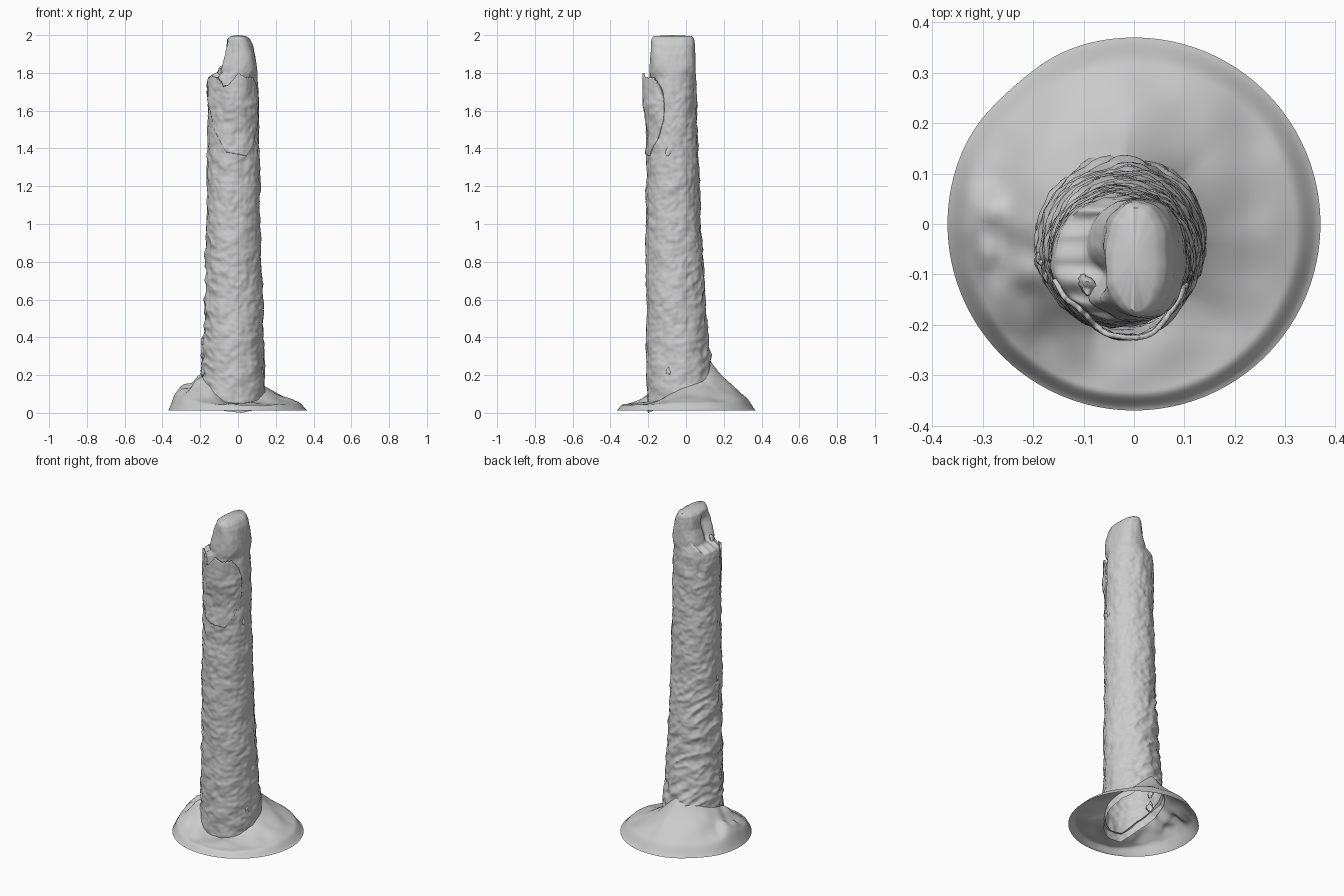
import bpy, math
from mathutils import Vector, noise

if "Cube" in bpy.data.objects:
    bpy.data.objects.remove(bpy.data.objects["Cube"])

TAU = 2 * math.pi


def smooth(t):
    t = max(0.0, min(1.0, t))
    return t * t * (3 - 2 * t)


def table(rows, x):
    """Linear lookup; each row is (key, values...)."""
    if x <= rows[0][0]:
        return rows[0][1:]
    for a, b in zip(rows, rows[1:]):
        if x <= b[0]:
            t = (x - a[0]) / (b[0] - a[0])
            return tuple(p + (q - p) * t for p, q in zip(a[1:], b[1:]))
    return rows[-1][1:]


def grid_object(name, rows, closed, cap=None):
    """Skin a list of equal-length point rows; cap is an optional tip point."""
    n = len(rows[0])
    verts = [p for r in rows for p in r]
    faces = []
    for i in range(len(rows) - 1):
        for j in range(n if closed else n - 1):
            k = (j + 1) % n
            faces.append((i * n + j, i * n + k, (i + 1) * n + k, (i + 1) * n + j))
    if cap:
        verts.append(cap)
        o = (len(rows) - 1) * n
        faces += [(o + j, o + (j + 1) % n, len(verts) - 1) for j in range(n)]
    me = bpy.data.meshes.new(name)
    me.from_pydata(verts, [], faces)
    ob = bpy.data.objects.new(name, me)
    bpy.context.collection.objects.link(ob)
    bpy.ops.object.select_all(action='DESELECT')
    bpy.context.view_layer.objects.active = ob
    ob.select_set(True)
    bpy.ops.object.shade_smooth_by_angle(angle=math.radians(50))
    return ob


# trunk outline: z, left x, right x, front y, back y
TRUNK = [
    (0.00, -0.200, 0.145, -0.205, 0.150),
    (0.20, -0.195, 0.142, -0.208, 0.140),
    (0.35, -0.186, 0.136, -0.208, 0.120),
    (0.60, -0.178, 0.130, -0.210, 0.100),
    (1.00, -0.168, 0.118, -0.212, 0.078),
    (1.40, -0.162, 0.113, -0.208, 0.064),
    (1.74, -0.162, 0.108, -0.196, 0.056),
    (1.775, -0.155, 0.107, -0.194, 0.054),
    (1.805, -0.100, 0.105, -0.193, 0.053),
    (1.84, -0.090, 0.102, -0.192, 0.051),
    (1.90, -0.068, 0.092, -0.188, 0.049),
    (1.95, -0.062, 0.080, -0.184, 0.047),
    (1.98, -0.055, 0.064, -0.180, 0.042),
    (1.995, -0.035, 0.042, -0.168, 0.030),
]

# height where the soil meets the trunk, by angle in degrees from +x
SOIL = [(0, .13), (45, .18), (90, .29), (135, .25), (180, .21),
        (225, .14), (255, .06), (285, .05), (320, .07), (360, .13)]


def soil_height(a):
    return table(SOIL, math.degrees(a) % 360)[0]


def bark(a, z):
    """Outward bumps of the bark surface."""
    d = Vector((math.cos(a), math.sin(a), 0))
    fade = smooth((1.9 - z) / 0.3) * 0.7 + 0.3
    p = d * 1.3 + Vector((0, 0, z * 6))
    v = 0.006 * noise.noise(p * 1.2)
    v += 0.006 * fade * noise.noise(d * 3 + Vector((3, 1, z * 18)))
    v += 0.0035 * fade * noise.noise(d * 6 + Vector((8, 2, z * 42)))
    # sideways wrinkles on the back and left, strongest low down
    back = smooth(0.5 + 0.8 * math.cos(a - math.radians(135)))
    low = smooth((1.4 - z) / 0.7)
    w = 1 - abs(noise.noise(d * 1.6 + Vector((5, 5, z * 17 + d.x * 1.5)))) * 2
    v += 0.010 * back * low * (w - 0.5)
    # small pits
    pit = noise.noise(d * 4 + Vector((1, 9, z * 24)))
    v -= 0.012 * fade * max(0, pit - 0.42)
    return v


def trunk_point(a, z, extra=0.0, bumps=1.0):
    x0, x1, y0, y1 = table(TRUNK, z)
    cx, cy = (x0 + x1) / 2, (y0 + y1) / 2
    # the broken top is a little boxier than the round trunk
    e = 1 - 0.12 * smooth((z - 1.78) / 0.06)
    c, s = math.cos(a), math.sin(a)
    ux = math.copysign(abs(c) ** e, c)
    uy = math.copysign(abs(s) ** e, s)
    r = extra + bumps * bark(a, z)
    x = cx + ux * (x1 - x0) / 2 + c * r
    y = cy + uy * (y1 - y0) / 2 + s * r
    # groove down the torn left face of the tip
    g = smooth((z - 1.79) / 0.03) * smooth((1.99 - z) / 0.08)
    x += g * 0.032 * math.exp(-((a - 3.35) / 0.22) ** 2)
    x -= g * 0.012 * math.exp(-((a - 3.85) / 0.2) ** 2)
    return x, y


# trunk, starting just under the soil and ending in the broken tip
N, M = 144, 300
rows = []
for i in range(M + 1):
    t = i / M
    row = []
    for j in range(N):
        a = TAU * j / N
        start = max(0.0, soil_height(a) - 0.05)
        z = start + (1.995 - start) * t
        x, y = trunk_point(a, z)
        # ragged height of the broken shoulder
        k = math.exp(-((z - 1.79) / 0.05) ** 2) * smooth(0.2 - math.cos(a))
        z += k * 0.035 * noise.noise(Vector((a * 2.5, 4, 0)))
        row.append((x, y, z))
    rows.append(row)
grid_object("trunk", rows, True, (0.0, -0.07, 2.0))

# flaring soil mound, an open hollow skirt
rows = []
STEPS = 36
for i in range(STEPS + 1):
    t = i / STEPS
    row = []
    for j in range(96):
        a = TAU * j / 96
        h = soil_height(a)
        ix, iy = trunk_point(a, h, -0.012, 0)
        rim = 0.37 - 0.008 * math.exp(-((a - 2.3) / 0.25) ** 2)
        ox, oy = rim * math.cos(a), rim * math.sin(a)
        x, y = ox + (ix - ox) * t, oy + (iy - oy) * t
        lift = 0.03 * smooth(t * 5) * (1 - t)
        z = 0.012 + lift + (h - 0.012) * (0.75 * t + 0.25 * t * t)
        # lumpy roots on the left side
        side = math.exp(-((a - 3.35) / 0.65) ** 2)
        mask = math.sin(math.pi * t) ** 0.8 if 0 < t < 1 else 0
        z += mask * side * (0.035 + 0.05 * noise.noise(Vector((x * 14, y * 14, 2))))
        z += mask * 0.014 * noise.noise(Vector((x * 9, y * 9, 7)))
        row.append((x, y, max(z, 0.006)))
    rows.append(row)
grid_object("soil_mound", rows, True)

# loose bark sheet peeling away at the top of the front
TOP = [(198, 1.765), (215, 1.785), (235, 1.77), (250, 1.725), (262, 1.735),
       (280, 1.80), (292, 1.775), (315, 1.775), (332, 1.72), (340, 1.66)]
BOTTOM = [(198, 1.66), (225, 1.50), (255, 1.38), (300, 1.36), (325, 1.45), (340, 1.55)]
rows = []
for i in range(51):
    t = i / 50
    row = []
    for j in range(73):
        deg = 198 + 142 * j / 72
        a = math.radians(deg)
        top, low = table(TOP, deg)[0], table(BOTTOM, deg)[0]
        top += 0.010 * noise.noise(Vector((deg * 0.35, 0, 0)))
        z = low + (top - low) * t
        peel = 0.034 * smooth((z - 1.42) / 0.33) * math.exp(-((deg - 285) / 38) ** 2)
        x, y = trunk_point(a, min(z, 1.74), 0.004 + peel)
        row.append((x, y, z))
    rows.append(row)
flake = grid_object("loose_bark", rows, False)
mod = flake.modifiers.new("thickness", 'SOLIDIFY')
mod.thickness = 0.010
mod.offset = -1

# small chips of bark standing off the trunk: angle, height, size
CHIPS = [(195, 0.22, .020), (188, 0.38, .014), (200, 0.54, .014), (182, 0.98, .012),
         (350, 1.38, .016), (205, 1.80, .022), (190, 0.30, .016), (340, 0.22, .014)]
for n, (deg, z, s) in enumerate(CHIPS):
    a = math.radians(deg)
    x, y = trunk_point(a, z, -0.3 * s)
    rows = []
    for i in range(1, 10):
        f = math.pi * i / 10
        row = []
        for j in range(14):
            b = TAU * j / 14
            p = Vector((math.sin(f) * math.cos(b) * 0.7, math.sin(f) * math.sin(b), math.cos(f) * -1.5))
            p *= s * (1 + 0.5 * noise.noise(p * 1.5 + Vector((n * 7, 0, 0))))
            q = p.xy
            row.append((x + q.x * math.cos(a) - q.y * math.sin(a),
                        y + q.x * math.sin(a) + q.y * math.cos(a), z + p.z))
        rows.append(row)
    grid_object("bark_chip_%d" % (n + 1), rows, True, (x, y, z + 1.5 * s))
